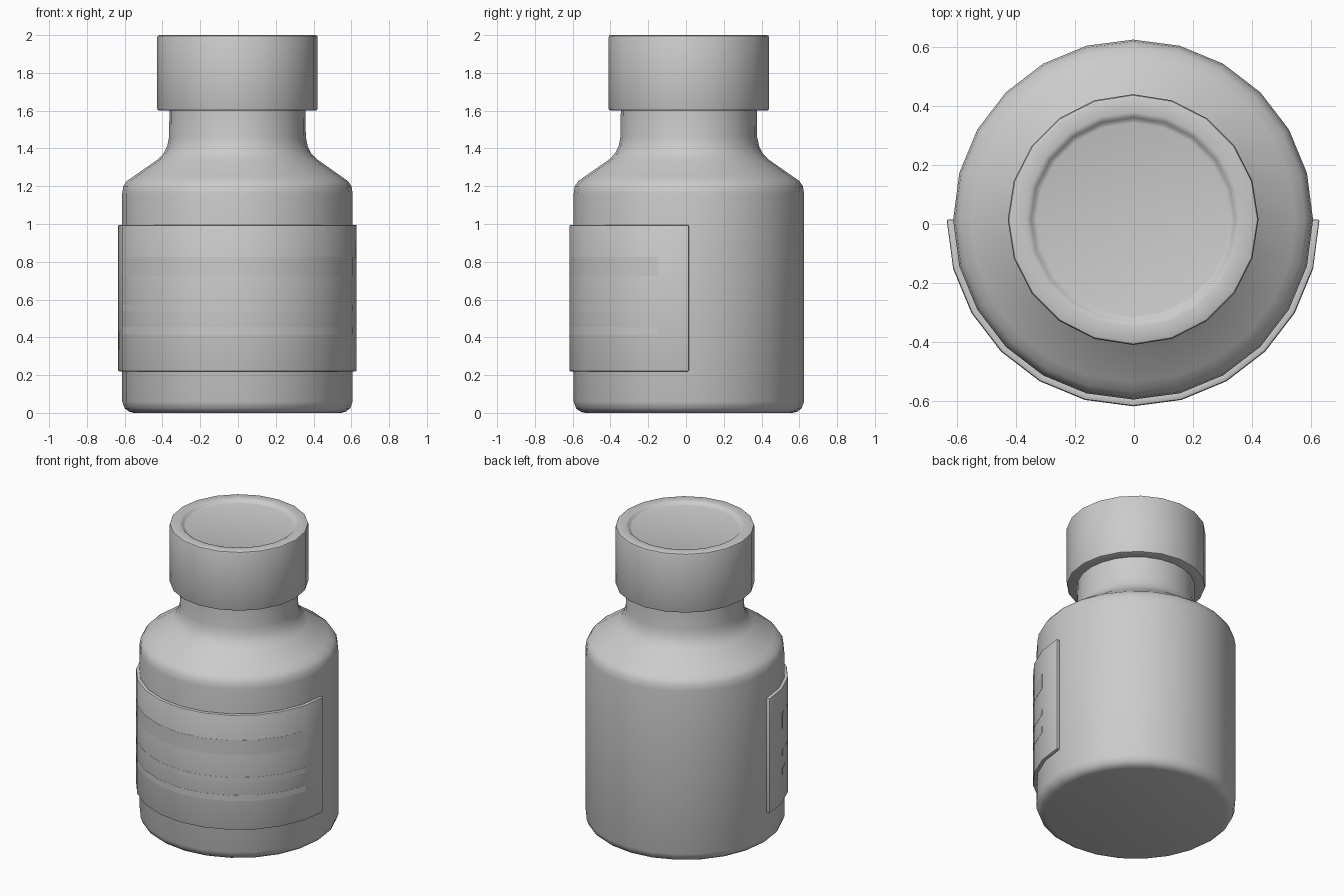
import bpy, bmesh
from math import sin, cos, radians

cube = bpy.data.objects.get("Cube")
if cube:
    bpy.data.objects.remove(cube, do_unlink=True)

CENTRE = (-0.003, 0.015, 0)
GREY = (0.6, 0.6, 0.6, 1)
grey = bpy.data.materials.new("plain grey")
grey.use_nodes = True
grey.diffuse_color = GREY
grey.node_tree.nodes["Principled BSDF"].inputs["Base Color"].default_value = GREY


def finish(name, bm, bevel, angle):
    """Turn a bmesh into a bevelled, smooth-shaded object."""
    bmesh.ops.recalc_face_normals(bm, faces=bm.faces)
    mesh = bpy.data.meshes.new(name)
    bm.to_mesh(mesh)
    bm.free()
    mesh.materials.append(grey)
    obj = bpy.data.objects.new(name, mesh)
    obj.location = CENTRE
    bpy.context.collection.objects.link(obj)
    bpy.ops.object.select_all(action="DESELECT")
    obj.select_set(True)
    bpy.context.view_layer.objects.active = obj
    if bevel:
        mod = obj.modifiers.new("soft edges", "BEVEL")
        mod.width, mod.segments = bevel, 2
        mod.limit_method, mod.angle_limit = "ANGLE", radians(50)
        bpy.ops.object.modifier_apply(modifier=mod.name)
    bpy.ops.object.shade_smooth_by_angle(angle=radians(angle))
    return obj


def ring(bm, profile, degrees):
    """Place the profile points at an angle measured from the front."""
    a = radians(degrees)
    return [bm.verts.new((r * sin(a), -r * cos(a), z)) for r, z in profile]


def lathe(name, profile, sides, bevel=0, angle=40):
    """Full turn of an open profile, its two ends closed by flat discs."""
    bm = bmesh.new()
    cols = [ring(bm, profile, 360 * i / sides) for i in range(sides)]
    for i, col in enumerate(cols):
        nxt = cols[(i + 1) % sides]
        for j in range(len(profile) - 1):
            bm.faces.new((col[j], nxt[j], nxt[j + 1], col[j + 1]))
    bm.faces.new([c[0] for c in cols])
    bm.faces.new([c[-1] for c in cols])
    return finish(name, bm, bevel, angle)


def wrap(name, inner, outer, low, high, half_angle, bevel=0):
    """Curved plate around the front of the bottle."""
    section = [(inner, low), (outer, low), (outer, high), (inner, high)]
    bm = bmesh.new()
    cols = [ring(bm, section, d) for d in range(-half_angle, half_angle + 1, 15)]
    for a, b in zip(cols, cols[1:]):
        for j in range(4):
            k = (j + 1) % 4
            bm.faces.new((a[j], b[j], b[k], a[k]))
    bm.faces.new(cols[0])
    bm.faces.new(cols[-1])
    return finish(name, bm, bevel, 40)


# Bottle with rounded base, sloping shoulder and neck
lathe("bottle", [(0.55, 0), (0.575, 0.007), (0.597, 0.024), (0.61, 0.06),
                 (0.61, 1.16), (0.604, 1.2), (0.585, 1.228), (0.55, 1.252),
                 (0.42, 1.343), (0.39, 1.375), (0.372, 1.412), (0.362, 1.46),
                 (0.36, 1.62)], 24)

# Cap with a shallow recess in its top
lathe("cap", [(0.34, 1.6), (0.425, 1.6), (0.425, 2), (0.352, 2), (0.34, 1.98)],
      20, bevel=0.012)

# Label around the front half, with three thin printed bars
wrap("label", 0.605, 0.632, 0.22, 0.995, 90, bevel=0.006)
for part, low, high in (("title", 0.725, 0.825), ("upper", 0.54, 0.575),
                        ("lower", 0.415, 0.455)):
    wrap("label_bar_" + part, 0.625, 0.633, low, high, 75)
